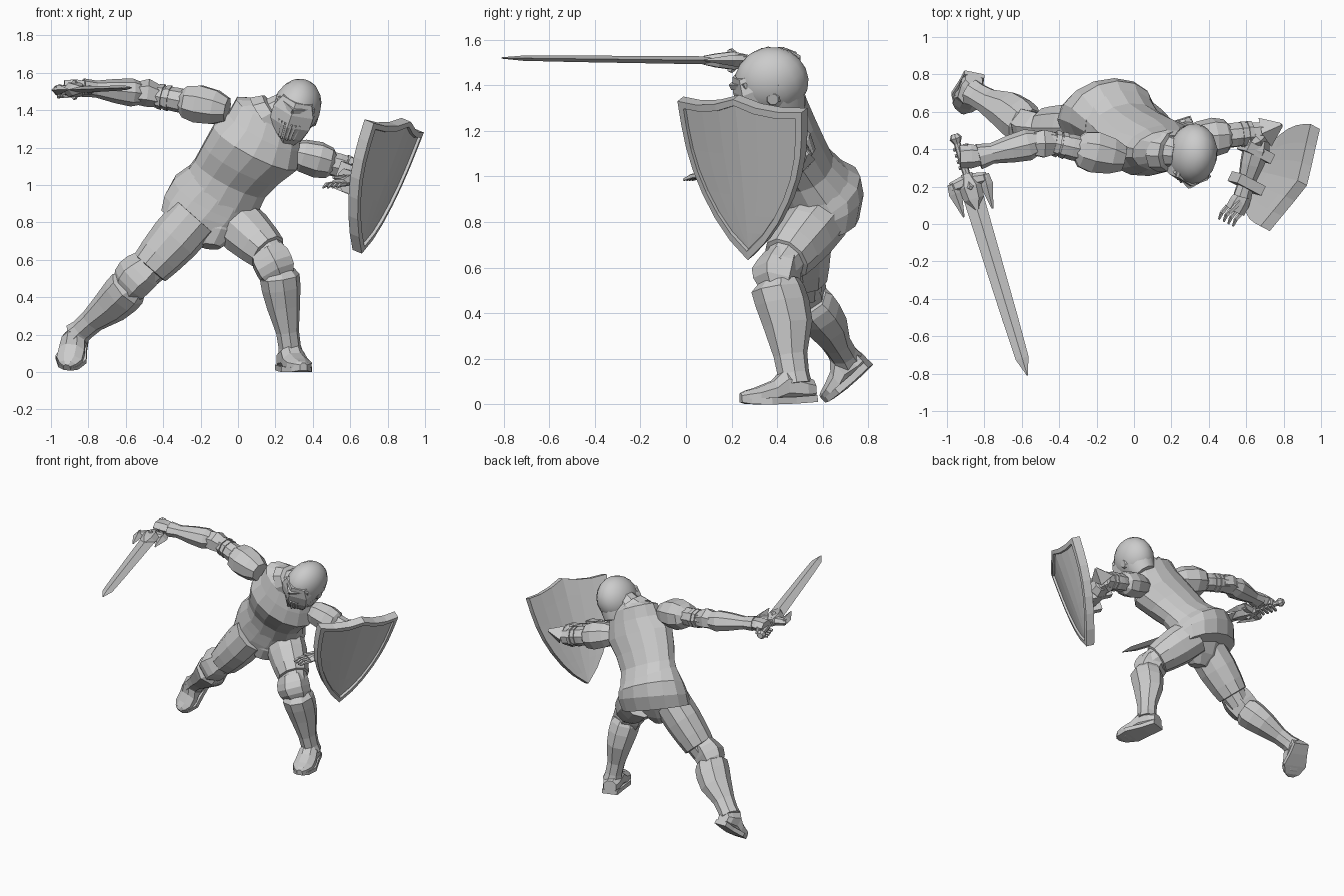
import bpy, bmesh, math
from mathutils import Vector as V, Matrix

old = bpy.data.objects.get("Cube")
if old:
    bpy.data.objects.remove(old, do_unlink=True)


def finish(name, bm, smooth=None):
    """Turn a bmesh into a named object."""
    bmesh.ops.recalc_face_normals(bm, faces=bm.faces)
    mesh = bpy.data.meshes.new(name)
    bm.to_mesh(mesh)
    bm.free()
    ob = bpy.data.objects.new(name, mesh)
    bpy.context.collection.objects.link(ob)
    if smooth:
        bpy.ops.object.select_all(action='DESELECT')
        ob.select_set(True)
        bpy.context.view_layer.objects.active = ob
        bpy.ops.object.shade_smooth_by_angle(angle=math.radians(smooth))


def bridge(bm, lo, hi):
    """Join two closed loops of vertices with quads."""
    for i in range(len(lo)):
        j = (i + 1) % len(lo)
        bm.faces.new((lo[i], lo[j], hi[j], hi[i]))


def loft(name, rings, sides=8, phase=0.0, smooth=None):
    """Skin closed rings given as (centre, side vector, front vector)."""
    bm = bmesh.new()
    fit = 1 / math.cos(math.pi / 4) if sides == 4 else 1
    loops = []
    for c, s, f in rings:
        angles = [math.tau * (i + phase) / sides for i in range(sides)]
        loops.append([bm.verts.new(V(c) + fit * (V(s) * math.cos(a) + V(f) * math.sin(a)))
                      for a in angles])
    for lo, hi in zip(loops, loops[1:]):
        bridge(bm, lo, hi)
    bm.faces.new(loops[0])
    bm.faces.new(loops[-1])
    finish(name, bm, smooth)


def limb(name, a, b, front, profile, sides=8, phase=0.0):
    """Skin a profile of (t, half width, half depth, front offset) from a to b."""
    a, b = V(a), V(b)
    axis = (b - a).normalized()
    side = axis.cross(V(front)).normalized()
    f = side.cross(axis)
    rings = []
    for t, w, d, *off in profile:
        rings.append((a.lerp(b, t) + f * (off[0] if off else 0), side * w, f * d))
    loft(name, rings, sides, phase)


def box(name, a, b, front, w, d):
    limb(name, a, b, front, [(0, w, d), (1, w, d)], 4, 0.5)


# Torso: cuirass over a flared skirt, leaning forward and to the left
SIDE, FRONT = V((.88, .08, -.45)), V((-.09, -.93, -.34))
loft("cuirass", [
    ((-.10, .58, .94), SIDE * .23, FRONT * .175),
    ((-.04, .515, 1.04), SIDE * .22, FRONT * .14),
    ((.02, .46, 1.12), SIDE * .235, FRONT * .155),
    ((.095, .41, 1.205), SIDE * .26, FRONT * .165),
    ((.14, .40, 1.29), SIDE * .22, FRONT * .14),
    ((.165, .395, 1.375), SIDE * .20, FRONT * .115),
    ((.19, .39, 1.40), SIDE * .13, FRONT * .09)], 14, 0.5)
loft("skirt", [
    ((-.17, .595, .795), (.235, 0, -.075), (-.05, -.165, -.02)),
    ((-.145, .60, .87), (.245, 0, -.085), (-.04, -.18, -.05)),
    ((-.12, .59, .93), (.225, .01, -.11), (-.03, -.175, -.07)),
    ((-.07, .54, 1.0), SIDE * .22, FRONT * .145)], 14, 0.5)
limb("breeches", (-.13, .56, .86), (-.15, .51, .67), (0, -1, 0),
     [(0, .19, .12), (.6, .16, .10), (1, .06, .06)], 10)
limb("collar", (.15, .4, 1.35), (.25, .38, 1.42), FRONT,
     [(0, .15, .12), (.5, .12, .11), (.55, .09, .09), (1, .08, .08)], 10)

# Head: smooth skull cap with a keeled visor, breathing bars and ear discs
HC = V((.315, .375, 1.415))
HF = V((-.2, -.9, -.35)).normalized()
HS = HF.cross(V((.3, -.3, .9))).normalized()
HU = HS.cross(HF)
HEAD = Matrix((HS, HF, HU)).transposed()


def head(s, f, u):
    return HC + HS * s + HF * f + HU * u


bm = bmesh.new()
skull = Matrix.Translation(HC) @ HEAD.to_4x4() @ Matrix.Diagonal((.128, .165, .155, 1))
bmesh.ops.create_uvsphere(bm, u_segments=16, v_segments=10, radius=1, matrix=skull)
finish("helmet_dome", bm, 40)
loft("helmet_skirt", [(head(0, -.01, .01), HS * .125, HF * .145),
                      (head(0, 0, -.10), HS * .105, HF * .12),
                      (head(0, .01, -.16), HS * .085, HF * .105)], 12, 0.5, 40)
loft("visor", [(head(0, .07, .085), HS * .095, HF * .08),
               (head(0, .065, .02), HS * .13, HF * .112),
               (head(0, .07, -.05), HS * .128, HF * .115),
               (head(0, .07, -.12), HS * .10, HF * .10),
               (head(0, .065, -.19), HS * .05, HF * .06)], 6, 0.5)
for s in (-1, 1):
    box("brow_plate", head(0, .172, .045), head(s * .10, .09, .055), HU, .008, .012)
    limb("ear_disc", head(s * .105, 0, -.04), head(s * .125, 0, -.04), HU,
         [(0, .04, .04), (1, .025, .025)], 8)
    for k in range(4):
        x = s * (.018 + k * .02)
        box("visor_bar", head(x, .19 - abs(x) * .75, -.03),
            head(x * .8, .175 - abs(x) * .75, -.125), HF, .005, .01)


# Legs: cuisse, knee cop, greave and pointed boot
def leg(tag, hip, knee, ankle, heel, toe, front, up):
    hip, knee, ankle, heel, toe = map(V, (hip, knee, ankle, heel, toe))
    limb(tag + "_cuisse", hip, knee, front,
         [(0, .14, .13), (.35, .14, .13), (.62, .125, .12), (.8, .11, .11),
          (.81, .095, .09), (1, .08, .08)], 10)
    limb(tag + "_knee_cop", knee.lerp(hip, .24), knee.lerp(ankle, .2), front,
         [(0, .095, .085, .02), (.3, .115, .10, .03), (.55, .115, .11, .035),
          (.8, .11, .10, .03), (1, .09, .08, .02)], 6, 0.5)
    limb(tag + "_greave", knee, ankle, front,
         [(.1, .085, .09), (.17, .108, .118, .01), (.3, .105, .12), (.5, .09, .11, -.01),
          (.78, .062, .075), (.95, .06, .07), (1.05, .07, .075)], 8)
    limb(tag + "_boot", heel, toe, up,
         [(0, .05, .045, .01), (.12, .065, .06, .015), (.38, .068, .08, .035),
          (.55, .075, .055, .01), (.78, .075, .04), (.92, .05, .03), (1, .02, .02)], 8, 0.5)
    limb(tag + "_sole", heel, toe, up,
         [(0, .055, .015, -.03), (.3, .065, .015, -.03), (.65, .085, .015, -.025),
          (.9, .055, .012, -.02), (1, .02, .01, -.012)], 4, 0.5)


leg("left", (-.04, .60, .83), (.21, .40, .59), (.28, .475, .11),
    (.25, .56, .055), (.35, .24, .03), (.1, -1, .1), (0, 0, 1))
leg("right", (-.23, .51, .83), (-.53, .515, .49), (-.85, .695, .21),
    (-.855, .78, .20), (-.915, .60, .025), (-.35, -.8, .45), (-.05, -.6, .6))


# Arms: pauldron, upper plate, elbow cop and flared vambrace
def arm(tag, shoulder, elbow, wrist, front, size):
    shoulder, elbow, wrist = map(V, (shoulder, elbow, wrist))
    limb(tag + "_pauldron", shoulder.lerp(elbow, -.28), shoulder.lerp(elbow, .5), front,
         [(t, w * size, d * size) for t, w, d in
          [(0, .07, .065), (.25, .10, .095), (.6, .115, .105), (.85, .10, .09), (1, .05, .05)]],
         8, 0.5)
    limb(tag + "_upper_arm", shoulder, elbow, front,
         [(0, .065, .065), (.55, .07, .065), (.8, .06, .06), (1, .055, .06)], 8)
    for t in (.65, .76):
        limb(tag + "_arm_band", shoulder.lerp(elbow, t), shoulder.lerp(elbow, t + .08), front,
             [(0, .073, .07), (1, .068, .066)], 8)
    limb(tag + "_elbow_cop", elbow.lerp(shoulder, .18), elbow.lerp(wrist, .2), front,
         [(0, .065, .06), (.5, .085, .075, .01), (1, .065, .06)], 6, 0.5)
    limb(tag + "_vambrace", elbow, wrist, front,
         [(.1, .065, .06), (.25, .085, .075), (.5, .075, .065), (.8, .055, .045),
          (1, .07, .05)], 8)


ELBOW, WRIST = V((.68, .49, 1.065)), V((.58, .15, 1.02))
arm("right", (-.15, .37, 1.42), (-.48, .445, 1.485), (-.83, .36, 1.52), (0, 0, 1), 1.03)
arm("left", (.37, .46, 1.15), ELBOW, WRIST, (.8, .3, .2), .92)
limb("left_elbow_spike", (.70, .49, 1.075), (.79, .53, 1.10), (0, 0, 1),
     [(0, .06, .05), (1, .008, .008)], 4)

# Left hand with spread fingers
limb("left_hand", (.59, .16, 1.03), (.54, .07, 1.01), (0, 0, 1),
     [(0, .045, .03), (.5, .055, .03), (1, .055, .022)], 6)
for k in range(4):
    root = V((.50 + k * .025, .095 - k * .012, 1.005))
    mid = root + V((-.03, -.035, -.005))
    limb("left_finger", root, mid, (0, 0, 1), [(0, .013, .013), (1, .012, .012)], 5)
    limb("left_fingertip", mid, mid + V((-.015, -.035, -.015)), (0, 0, 1),
         [(0, .012, .012), (1, .006, .006)], 5)
limb("left_thumb", (.57, .12, 1.04), (.51, .06, 1.04), (0, 0, 1),
     [(0, .018, .016), (1, .009, .009)], 5)

# Sword held in the right hand
POMMEL, TIP = V((-.96, .48, 1.505)), V((-.57, -.81, 1.52))
UP = V((0, 0, 1))
AX = (TIP - POMMEL).normalized()
ACROSS = AX.cross(UP).normalized()


def sword(along, across=0, up=0):
    return POMMEL + AX * along + ACROSS * across + UP * up


limb("pommel", sword(0), sword(.06), UP, [(0, .02, .02), (.4, .034, .034), (1, .015, .015)], 8)
limb("grip", sword(.04), sword(.27), UP, [(0, .018, .018), (.5, .022, .02), (1, .018, .018)], 8)
limb("blade", sword(.27), TIP, UP,
     [(0, .04, .013), (.7, .03, .01), (.91, .025, .008), (1, .002, .002)], 4)
limb("guard_block", sword(.22), sword(.42), UP,
     [(0, .03, .03), (.35, .065, .045), (.7, .055, .035), (1, .015, .022)], 6)
for s in (-1, 1):
    limb("guard_arm", sword(.26), sword(.27, s * .10), UP, [(0, .04, .035), (1, .028, .022)], 6)
    limb("guard_prong", sword(.25, s * .09), sword(.44, s * .08), UP,
         [(0, .018, .018), (.3, .025, .018), (1, .003, .003)], 4)
    limb("guard_stud", sword(.28), sword(.30, 0, s * .05), AX, [(0, .03, .03), (1, .008, .008)], 4)

# Right hand closed round the grip
limb("right_hand", (-.81, .365, 1.52), (-.93, .36, 1.53), UP,
     [(0, .05, .04), (.5, .065, .045), (1, .06, .035)], 6)
for k in range(4):
    spot = .08 + k * .034
    limb("right_finger", sword(spot, -.035, .025), sword(spot, -.045, -.025), AX,
         [(0, .018, .016), (1, .016, .016)], 5)
    limb("right_fingertip", sword(spot, -.045, -.025), sword(spot, .03, -.035), AX,
         [(0, .016, .016), (1, .01, .01)], 5)

# Shield: faceted heater shape, built from nested grids with a raised rim
ORIGIN = V((.86, .235, 1.305))
SU = V((.27, .55, -.05)).normalized()
SD = V((-.28, .02, -.69))
SN = SD.cross(SU).normalized()
SD = SU.cross(SN).normalized()
HALF, HIGH, COLS = .305, .70, 6
ROWS = [(0, 1), (.15, .97), (.3, .92), (.45, .83), (.6, .69), (.75, .5), (.88, .28), (1, 0)]
bm = bmesh.new()


def shield_grid(scale, depth):
    grid = []
    for v, w in ROWS:
        row = []
        for i in range(COLS + 1):
            u = 2 * i / COLS - 1
            crest = (.055 * (1 - abs(u)) - .02 * math.sin(math.pi * abs(u))) * (1 - v) ** 3
            across, down = u * w * scale, .42 + (v - .42) * scale
            bulge = .055 * (1 - abs(across) ** 1.5) + depth
            row.append(bm.verts.new(ORIGIN + SU * across * HALF + SD * (down * HIGH - crest)
                                    + SN * bulge))
        grid.append(row)
    return grid


def border(grid):
    return (grid[0] + [r[-1] for r in grid[1:-1]] + grid[-1][::-1]
            + [r[0] for r in grid[-2:0:-1]])


back, rim, lip, panel = [shield_grid(*g) for g in ((1, -.06), (1, 0), (.9, 0), (.885, -.016))]
for lo, hi in ((back, rim), (rim, lip), (lip, panel)):
    bridge(bm, border(lo), border(hi))
for grid in (back, panel):
    for lo, hi in zip(grid, grid[1:]):
        for i in range(COLS):
            bm.faces.new((lo[i], lo[i + 1], hi[i + 1], hi[i]))
bmesh.ops.remove_doubles(bm, verts=bm.verts, dist=.001)
loose = [v for v in bm.verts if not v.link_faces]
bmesh.ops.delete(bm, geom=loose, context='VERTS')
finish("shield", bm)

# Straps joining forearm and shield
for t in (.3, .8):
    c = ELBOW.lerp(WRIST, t)
    box("shield_strap", c - SN * .075, c + SN * .08, SU, .075, .028)
